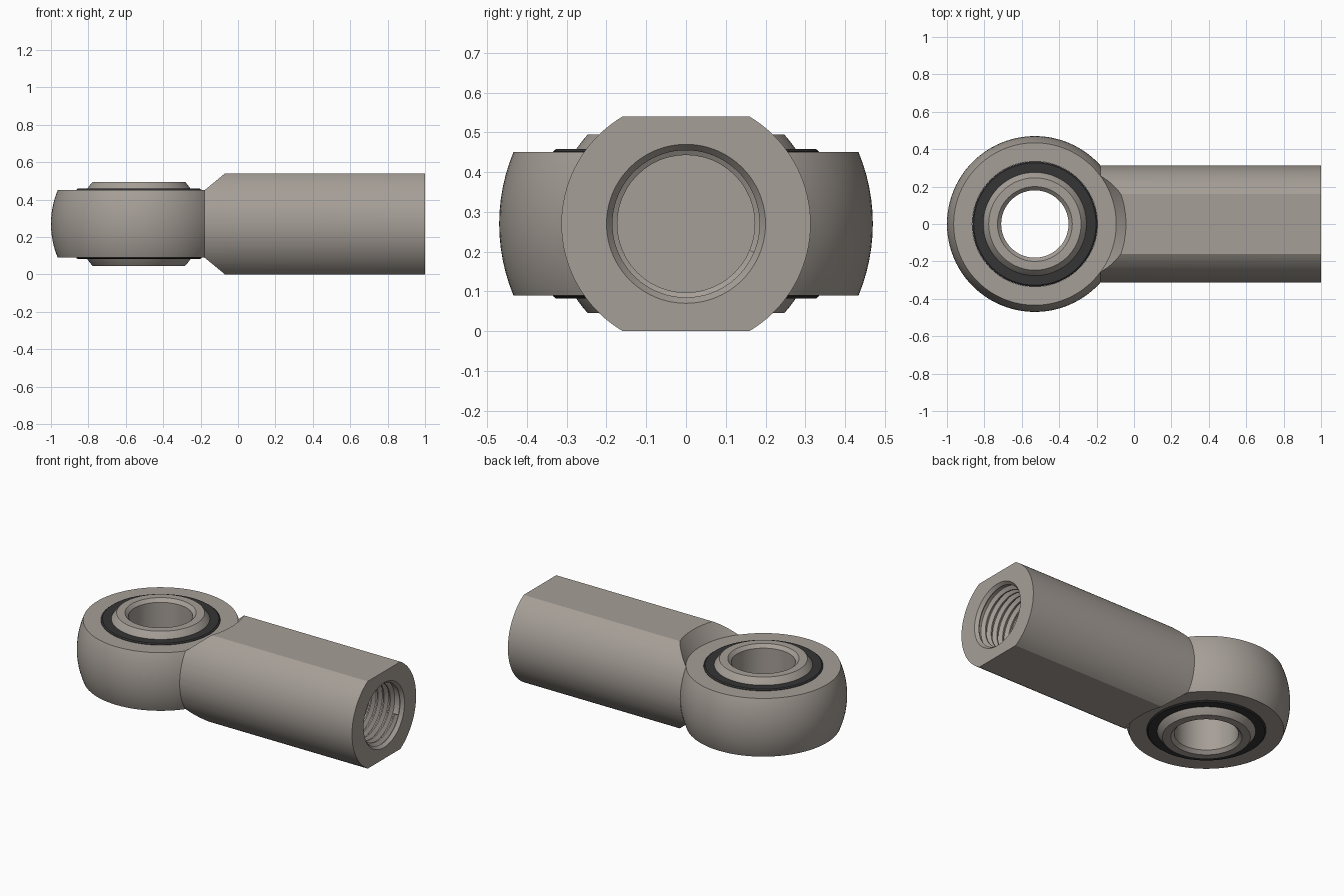
import bpy, bmesh
from math import sin, cos, asin, pi, tau
from mathutils import Vector

if "Cube" in bpy.data.objects:
    bpy.data.objects.remove(bpy.data.objects["Cube"])

EYE = Vector((-0.53, 0, 0.27))      # centre of the eye
SHANK = Vector((0, 0, 0.27))        # shank axis runs along x at this height
SEG = 96


def make_object(name, bm, loc):
    bmesh.ops.recalc_face_normals(bm, faces=bm.faces)
    mesh = bpy.data.meshes.new(name)
    bm.to_mesh(mesh)
    bm.free()
    ob = bpy.data.objects.new(name, mesh)
    ob.location = loc
    bpy.context.collection.objects.link(ob)
    return ob


def revolve(name, profile, loc, axis="Z", closed=True):
    """Spin a (radius, height) profile about the axis."""
    bm = bmesh.new()
    vs = [bm.verts.new((r, 0, h) if axis == "Z" else (h, r, 0)) for r, h in profile]
    es = [bm.edges.new(p) for p in zip(vs, vs[1:])]
    if closed:
        es.append(bm.edges.new((vs[-1], vs[0])))
    bmesh.ops.spin(bm, geom=vs + es, cent=(0, 0, 0), angle=tau, steps=SEG,
                   axis=(0, 0, 1) if axis == "Z" else (1, 0, 0))
    bmesh.ops.remove_doubles(bm, verts=bm.verts, dist=1e-5)
    return make_object(name, bm, loc)


def boolean(target, tool, op):
    tool.hide_render = True
    mod = target.modifiers.new(op, "BOOLEAN")
    mod.object, mod.operation, mod.solver = tool, op, "EXACT"
    bpy.context.view_layer.objects.active = target
    bpy.ops.object.modifier_apply(modifier=mod.name)
    bpy.data.objects.remove(tool)


def finish(ob, mat, angle=25):
    ob.data.materials.clear()
    ob.data.materials.append(mat)
    bpy.ops.object.select_all(action="DESELECT")
    ob.select_set(True)
    bpy.context.view_layer.objects.active = ob
    bpy.ops.object.shade_smooth_by_angle(angle=angle * pi / 180)


def material(name, rgb):
    m = bpy.data.materials.new(name)
    m.diffuse_color = (*rgb, 1)
    m.use_nodes = True
    m.node_tree.nodes["Principled BSDF"].inputs["Base Color"].default_value = m.diffuse_color
    return m


steel = material("steel", (0.38, 0.345, 0.31))
rubber = material("dark_seal", (0.035, 0.035, 0.035))

# shank: round bar with flats on top and bottom
R, FLAT = 0.3135, 0.27
lim, n = asin(FLAT / R), 36
arc = [lim * (2 * i / n - 1) for i in range(n + 1)]
section = [(R * cos(a), R * sin(a)) for a in arc]
section += [(-y, -z) for y, z in section]
bm = bmesh.new()
face = bm.faces.new([bm.verts.new((-0.4, y, z)) for y, z in section])
ext = bmesh.ops.extrude_face_region(bm, geom=[face], use_keep_orig=True)
bmesh.ops.translate(bm, vec=(1.4, 0, 0),
                    verts=[g for g in ext["geom"] if isinstance(g, bmesh.types.BMVert)])
body = make_object("rod_end_body", bm, SHANK)

# eye: ball-shaped blank joined to the shank
half = [(0.47 * sin(pi * i / 48), 0.47 * cos(pi * i / 48)) for i in range(49)]
half[0], half[-1] = (0, 0.47), (0, -0.47)
boolean(body, revolve("eye_blank", half, EYE, closed=False), "UNION")

# flat eye faces, conical shoulder and through bore
upper = [(0, 0.50), (0.62, 0.50), (0.435, 0.18), (0.335, 0.18)]
lower = [(r, -h) for r, h in reversed(upper)]
boolean(body, revolve("eye_cutter", upper + lower, EYE, closed=False), "DIFFERENCE")

# blind hole in the shank with a chamfered mouth
hole = [(0, 0.08), (0.178, 0.08), (0.195, 0.10), (0.195, 0.970), (0.185, 0.980),
        (0.20, 1.0), (0.20, 1.1), (0, 1.1)]
boolean(body, revolve("hole_cutter", hole, SHANK, "X", closed=False), "DIFFERENCE")
finish(body, steel)

# internal thread: helical ridge lining the hole
PITCH, STEPS = 0.042, 48
start, stop = 0.12, 0.958
ridge = [(0.198, -0.0195), (0.173, -0.004), (0.173, 0.004), (0.198, 0.0195)]
bm = bmesh.new()
rings = []
for i in range(int((stop - start) / PITCH * STEPS) + 1):
    a, x = tau * i / STEPS, start + PITCH * i / STEPS
    rings.append([bm.verts.new((x + dx, r * cos(a), r * sin(a))) for r, dx in ridge])
for p, q in zip(rings, rings[1:]):
    for k in range(4):
        m = (k + 1) % 4
        bm.faces.new((p[k], p[m], q[m], q[k]))
bm.faces.new(rings[0])
bm.faces.new(rings[-1])
finish(make_object("internal_thread", bm, SHANK), steel)

# swivel ball: truncated sphere with a chamfered bore
BALL, H = 0.334, 0.225
a0 = asin(H / BALL)
ball = [(BALL * cos(a), BALL * sin(a)) for a in [a0 * (i / 12 - 1) for i in range(25)]]
ball += [(0.20, H), (0.18, H - 0.02), (0.18, 0.02 - H), (0.20, -H)]
finish(revolve("swivel_ball", ball, EYE), steel)

# dark seal rings above and below the ball seat
seal = [(0.3345, 0.12), (0.3345, 0.182), (0.327, 0.188), (0.276, 0.188), (0.308, 0.12)]
for name, s in (("upper_seal", 1), ("lower_seal", -1)):
    finish(revolve(name, [(r, s * h) for r, h in seal], EYE), rubber)
